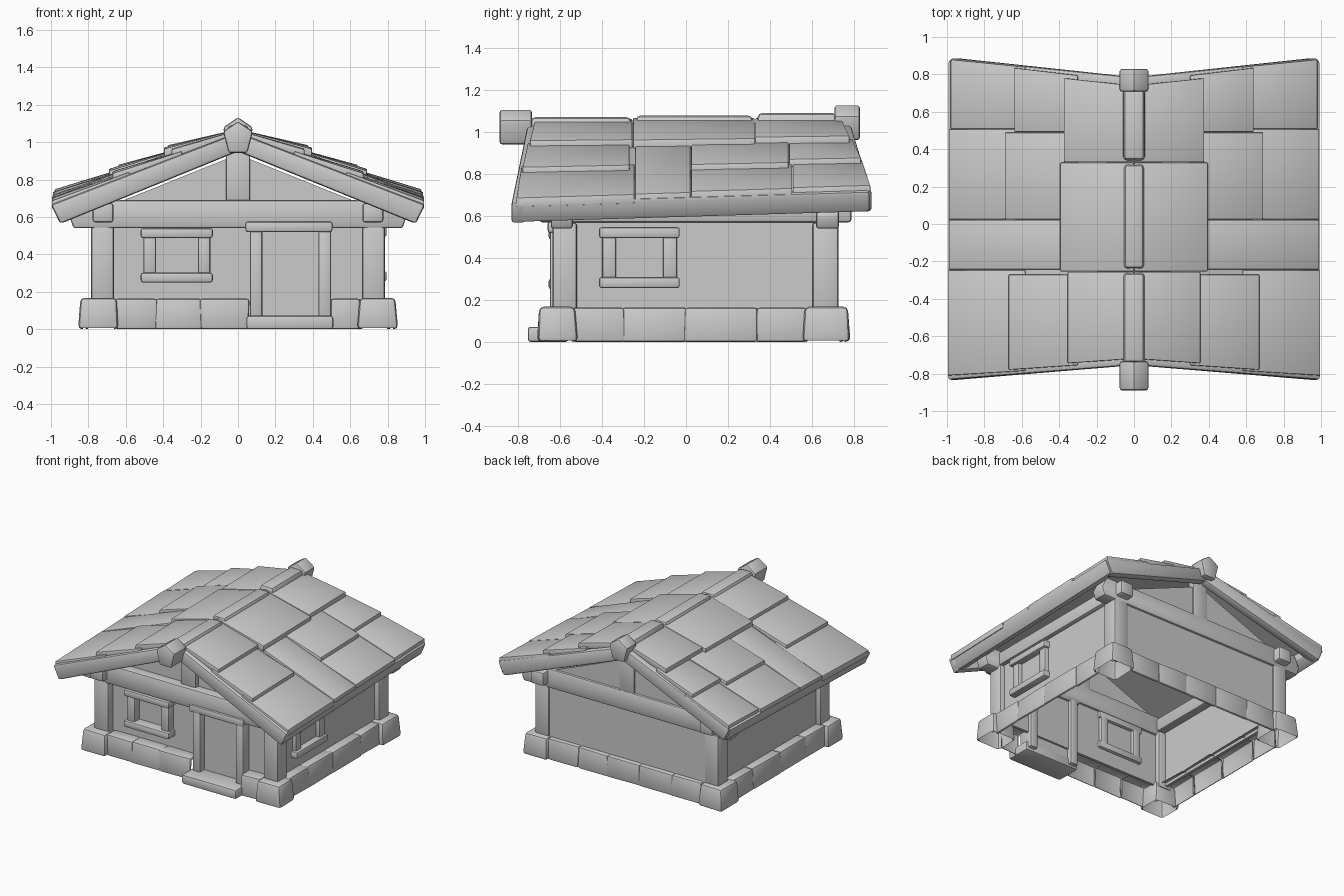
import bpy, bmesh, random
from mathutils import Vector

random.seed(4)
if "Cube" in bpy.data.objects:
    bpy.data.objects.remove(bpy.data.objects["Cube"], do_unlink=True)

clay = bpy.data.materials.new("plain_grey")
clay.use_nodes = True
GREY = (0.6, 0.6, 0.6, 1)
clay.diffuse_color = GREY
clay.node_tree.nodes["Principled BSDF"].inputs["Base Color"].default_value = GREY


def prism(name, low, high, bevel=0.012, drop=None):
    """Solid between two matching loops, with rounded edges; drop picks faces to leave open."""
    bm = bmesh.new()
    a = [bm.verts.new(p) for p in low]
    b = [bm.verts.new(p) for p in high]
    n = len(a)
    bm.faces.new(a)
    bm.faces.new(b)
    for i in range(n):
        j = (i + 1) % n
        bm.faces.new((a[i], a[j], b[j], b[i]))
    bmesh.ops.recalc_face_normals(bm, faces=bm.faces)
    if bevel:
        bmesh.ops.bevel(bm, geom=bm.edges[:], offset=bevel, segments=2,
                        profile=0.5, affect='EDGES', clamp_overlap=True)
    if drop:
        bm.normal_update()
        bmesh.ops.delete(bm, geom=[f for f in bm.faces if drop(f.normal)], context='FACES')
    mesh = bpy.data.meshes.new(name)
    bm.to_mesh(mesh)
    bm.free()
    mesh.materials.append(clay)
    obj = bpy.data.objects.new(name, mesh)
    bpy.context.collection.objects.link(obj)
    bpy.ops.object.select_all(action='DESELECT')
    obj.select_set(True)
    bpy.context.view_layer.objects.active = obj
    bpy.ops.object.shade_smooth_by_angle()
    return obj


def box(name, x, y, z, bevel=0.012, taper=0.0, wobble=0.0, drop=None):
    """Block from three ranges; taper narrows the top, wobble makes it hand cut."""
    def loop(h, t):
        pts = [(x[0] + t, y[0] + t), (x[1] - t, y[0] + t),
               (x[1] - t, y[1] - t), (x[0] + t, y[1] - t)]
        return [Vector((px + random.uniform(-wobble, wobble),
                        py + random.uniform(-wobble, wobble), h)) for px, py in pts]
    return prism(name, loop(z[0], 0), loop(z[1], taper), bevel, drop)


def open_below(n):
    return n.z < -0.9


def shell(outward):
    """Keep only the outer and upper skin of a stone."""
    return lambda n: n.dot(Vector(outward)) < 0.3 and n.z < 0.3


# Roof surface: slopes from the ridge, eaves rise towards the back
def roof_z(x, y):
    return 1.04 - 0.355 * x + 0.03 * x * y


def front_edge(x):
    return -0.755 - 0.08 * x


def back_edge(x):
    return 0.785 + 0.105 * x


def roof_piece(name, side, x0, x1, ya, yb, lift0, lift1, thick, bevel=0.012, lean=0.0):
    """Sloped board between x0 and x1; ya and yb give the (inner, outer) ends."""
    plan = [(x0, ya[0], lift0), (x1, ya[1], lift1), (x1, yb[1], lift1), (x0, yb[0], lift0)]
    top = [(side * x, y, roof_z(x, y) + l) for x, y, l in plan]
    low = [(side * (x - (lean if x == x1 else 0)), y, roof_z(x, y) + l - thick)
           for x, y, l in plan]
    return prism(name, low, top, bevel)


# Shingles: row, inner and outer x, y range, inner and outer lift
SHINGLES = [
    ("top", 0.0, 0.355, -0.735, -0.256, 0.025, 0.055),
    ("top", 0.0, 0.395, -0.253, 0.328, 0.03, 0.068),
    ("top", 0.0, 0.375, 0.331, 0.77, 0.03, 0.068),
    ("middle", 0.3, 0.67, -0.77, -0.27, 0.025, 0.048),
    ("middle", 0.3, 0.69, 0.025, 0.489, 0.035, 0.052),
    ("middle", 0.3, 0.64, 0.492, 0.825, 0.03, 0.05),
    ("lower", 0.58, 0.995, -0.8, -0.246, 0.02, 0.025),
    ("lower", 0.34, 0.99, -0.243, 0.022, 0.035, 0.025),
    ("lower", 0.58, 0.99, 0.025, 0.507, 0.022, 0.03),
    ("lower", 0.58, 0.98, 0.51, 0.87, 0.022, 0.03),
]

for side, tag in ((1, "left"), (-1, "right")):
    # Roof deck, barge boards and eave beam
    f0, f1, b0, b1 = front_edge(0), front_edge(0.99), back_edge(0), back_edge(0.97)
    roof_piece(f"roof_deck_{tag}", side, 0, 0.96, (f0 + .03, f1 + .03), (b0 - .03, b1 - .03),
               0.005, 0.005, 0.055, 0)
    roof_piece(f"front_barge_board_{tag}", side, 0, 1.0, (f0, f1), (f0 + .07, f1 + .07),
               0.012, 0.005, 0.102, 0.016, 0.05)
    roof_piece(f"back_barge_board_{tag}", side, 0, 0.99, (b0 - .07, b1 - .07), (b0, b1),
               0.012, 0.005, 0.102, 0.016, 0.05)
    roof_piece(f"eave_beam_{tag}", side, 0.87, 0.998, (f1 + .01, f1 + .01), (b1 - .01, b1 - .01),
               0.005, 0.005, 0.1, 0.016, 0.045)
    # Shingles, flaring at the ends like the roof edge
    for i, (row, x0, x1, ya, yb, l0, l1) in enumerate(SHINGLES):
        end_a = (ya + 0.015, ya - 0.01) if ya < -0.7 else (ya, ya)
        end_b = (yb - 0.03, yb + 0.01) if yb > 0.7 else (yb, yb)
        roof_piece(f"{row}_shingle_{tag}_{i}", side, x0, x1, end_a, end_b, l0, l1, 0.045, 0.006)

# Ridge caps and the chunky ridge log ends
for i, (ya, yb, w, z) in enumerate(((-0.75, -0.252, .065, 1.072), (-0.248, .328, .062, 1.08),
                                    (.332, .73, .065, 1.092))):
    box(f"ridge_cap_{i}", (-w, w), (ya, yb), (1.0, z), 0.02, 0.012)
RIDGE = [(-0.05, 0.95), (0.05, 0.95), (0.08, 1.065), (0, 1.12), (-0.08, 1.065)]
for name, ya, yb, dz in (("front", -0.89, -0.735, -0.008), ("back", 0.708, 0.83, 0.013)):
    prism(f"ridge_log_{name}", [(x, ya, z + dz) for x, z in RIDGE],
          [(x, yb, z + dz) for x, z in RIDGE], 0.014)

# Walls with low gables
GABLE = [(-0.73, 0.14), (0.73, 0.14), (0.73, 0.66), (0.61, 0.69), (0, 0.935),
         (-0.61, 0.69), (-0.73, 0.66)]
for name, y in (("front", -0.575), ("back", 0.695)):
    prism(f"{name}_wall", [(x, y, z) for x, z in GABLE],
          [(x, y + 0.02, z) for x, z in GABLE], 0)
for side, tag in ((1, "left"), (-1, "right")):
    out = side * .785
    box(f"{tag}_wall", sorted((side * 0.725, side * 0.745)), (-0.575, 0.715), (0.14, 0.64), 0)
    # Corner posts on corner stones
    for name, post, stone in (("front", (-.637, -.52), (-.71, -.52)),
                              ("back", (.603, .727), (.555, .782))):
        box(f"{name}_post_{tag}", sorted((side * .663, out)), post, (.12, .57), .016)
        box(f"{name}_corner_stone_{tag}", sorted((side * .64, side * .853)), stone,
            (0, .168), .022, .012, .004, open_below)
    # Side plate beams with ends poking past the walls
    box(f"plate_beam_{tag}", sorted((side * .665, side * .777)), (-.7, .79), (.57, .675), .016)
    # Side foundation stones
    cuts = (-.54, -.3, .0, .34, .57)
    for i, (ya, yb) in enumerate(zip(cuts, cuts[1:])):
        box(f"side_stone_{tag}_{i}", sorted((side * .69, side * .815)), (ya - .006, yb + .006),
            (0, .163), .014, .003, .006, shell((side, 0, 0)))

# Tie beams across front and back, ends cut back underneath
TIE = [(-0.9, 0.6), (-0.88, 0.54), (0.88, 0.54), (0.9, 0.6), (0.86, 0.69), (-0.86, 0.69)]
for name, ya, yb in (("front", -.645, -.54), ("back", .62, .73)):
    prism(f"{name}_tie_beam", [(x, ya, z) for x, z in TIE], [(x, yb, z) for x, z in TIE], .014)
box("front_king_post", (-.065, .065), (-.61, -.55), (.67, .965), .01)
box("back_king_post", (-.065, .065), (.67, .725), (.67, .965), .01)

# Front and back foundation stones, leaving the doorway open
for name, cuts, ya, yb, facing in (("front", (-.65, -.44, -.2, .055), -.675, -.56, -1),
                                   ("front_door_side", (.5, .65), -.675, -.56, -1),
                                   ("back", (-.65, -.4, -.12, .15, .4, .65), .63, .75, 1)):
    for i, (xa, xb) in enumerate(zip(cuts, cuts[1:])):
        box(f"{name}_stone_{i}", (xa - .006, xb + .006), (ya, yb), (0, .163), .014, .003, .006,
            shell((0, facing, 0)))

# Door with frame and step
box("door_panel", (.1, .46), (-.595, -.57), (.05, .54), 0)
box("door_lintel", (.04, .505), (-.66, -.54), (.52, .575))
for name, xa in (("right", .063), ("left", .43)):
    box(f"door_jamb_{name}", (xa, xa + .067), (-.65, -.53), (.02, .54))
box("door_step", (.045, .51), (-.755, -.56), (0, .072), .014)


def window(name, place, start, base):
    """Four bar frame; place turns a range along the wall and a depth into x and y."""
    for part, z in (("sill", base), ("head", base + .238)):
        box(f"{name}_{part}", *place(start, start + .385, .06), (z, z + .052))
    for part, a in (("first_bar", start + .015), ("second_bar", start + .305)):
        box(f"{name}_{part}", *place(a, a + .067, .04), (base + .03, base + .26))


window("front_window", lambda a, b, d: ((a, b), (-.595 - d, -.53)), -.52, .25)
window("side_window", lambda a, b, d: ((.69, .735 + d), (a, b)), -.415, .257)
